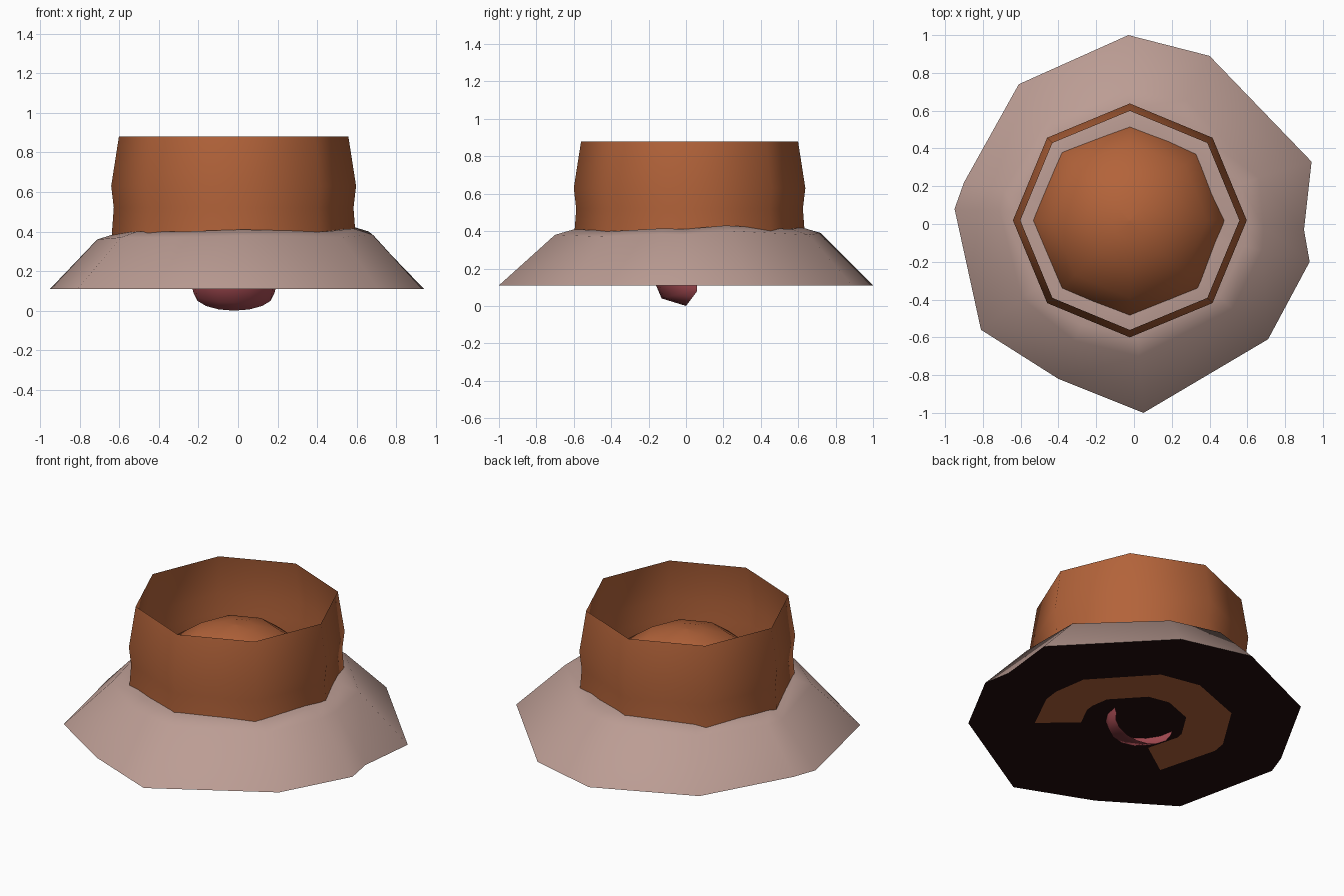
import bpy, bmesh, math

if "Cube" in bpy.data.objects:
    bpy.data.objects.remove(bpy.data.objects["Cube"])


def material(name, rgb):
    m = bpy.data.materials.new(name)
    m.diffuse_color = (*rgb, 1)
    m.use_nodes = True
    m.node_tree.nodes["Principled BSDF"].inputs["Base Color"].default_value = m.diffuse_color
    return m


CLAY = material("orange clay", (0.45, 0.125, 0.042))
STONE = material("pink stone", (0.5, 0.335, 0.295))
DARK = material("near black", (0.016, 0.004, 0.004))
RED = material("deep red", (0.38, 0.07, 0.085))


def loft(name, rings, mats, closed=True, cap_last=False, angle=60):
    """Skin a list of equally long point rings."""
    bm = bmesh.new()
    vs = [[bm.verts.new(p) for p in r] for r in rings]
    n = len(vs[0])
    for a, b in zip(vs, vs[1:]):
        for i in range(n if closed else n - 1):
            j = (i + 1) % n
            bm.faces.new((a[i], a[j], b[j], b[i]))
    if cap_last:
        bm.faces.new(vs[-1])
    mesh = bpy.data.meshes.new(name)
    bm.to_mesh(mesh)
    bm.free()
    ob = bpy.data.objects.new(name, mesh)
    bpy.context.collection.objects.link(ob)
    for m in mats:
        mesh.materials.append(m)
    bpy.ops.object.select_all(action='DESELECT')
    ob.select_set(True)
    bpy.context.view_layer.objects.active = ob
    bpy.ops.object.shade_smooth_by_angle(angle=math.radians(angle))
    return ob


def octagon(r, z, cx=-0.022, cy=0.019, n=8):
    return [(cx + r * math.cos(math.tau * i / n), cy + r * math.sin(math.tau * i / n), z)
            for i in range(n)]


# Thin open tube, slightly waisted
loft("tube_wall", [octagon(r, z) for r, z in
     [(0.60, 0.11), (0.615, 0.4), (0.606, 0.52), (0.619, 0.63), (0.58, 0.88)]], [CLAY])

# Rounded dome inside the tube
dome = [(0.553, 0.115), (0.55, 0.22), (0.51, 0.39), (0.41, 0.55), (0.24, 0.67), (0.1, 0.71), (0.004, 0.72)]
loft("inner_dome", [octagon(r, z) for r, z in dome], [CLAY], cap_last=True)

# Uneven stone skirt: irregular foot, shoulder, and a collar reaching under the tube
foot = [(0.90, -0.03), (0.94, 0.33), (0.40, 0.89), (-0.03, 1.0), (-0.61, 0.74), (-0.90, 0.22),
        (-0.95, 0.08), (-0.81, -0.56), (-0.40, -0.82), (0.05, -1.0), (0.71, -0.61), (0.93, -0.20)]
lift = [0.38, 0.40, 0.38, 0.39, 0.37, 0.36, 0.36, 0.37, 0.37, 0.38, 0.37, 0.385]


def ring(radius, blend, dz):
    """Pull the foot outline towards a circle of the given radius."""
    out = []
    for (x, y), z in zip(foot, lift):
        d = math.hypot(x, y)
        r = radius * (1 - blend) + d * blend
        out.append((x / d * r - 0.01, y / d * r + 0.01, z + dz))
    return out


loft("stone_skirt", [[(x, y, 0.11) for x, y in foot], ring(0.66, 0.15, 0),
     ring(0.60, 0.02, 0.03), ring(0.42, 0, 0.02)], [STONE], angle=40)

# Dark underside with a broken clay-coloured band
base = [[(x, y, 0.11) for x, y in foot]]
for r in (0.56, 0.30):
    base.append([(math.cos(a) * r, math.sin(a) * r, 0.11)
                 for a in (math.atan2(y, x) for x, y in foot)])
under = loft("underside", base, [DARK, CLAY], cap_last=True)
for p in under.data.polygons:
    c = p.center
    if 0.3 < math.hypot(c.x, c.y) < 0.55 and c.y > -0.3:
        p.material_index = 1
under.data.flip_normals()

# Red crescent scoop hanging below, open at the back
upper, middle, lower = [], [], []
for i in range(9):
    t = math.pi * i / 8
    c, s = math.cos(t), math.sin(t)
    upper.append((-0.02 - 0.21 * c, 0.06 - 0.22 * s, 0.11))
    middle.append((-0.02 - 0.205 * c, 0.06 - 0.19 * s, 0.09 - 0.05 * s))
    lower.append((-0.02 - 0.20 * c, 0.06 - 0.06 * s, 0.08 - 0.08 * s))
loft("red_scoop", [upper, middle, lower], [RED], closed=False)
